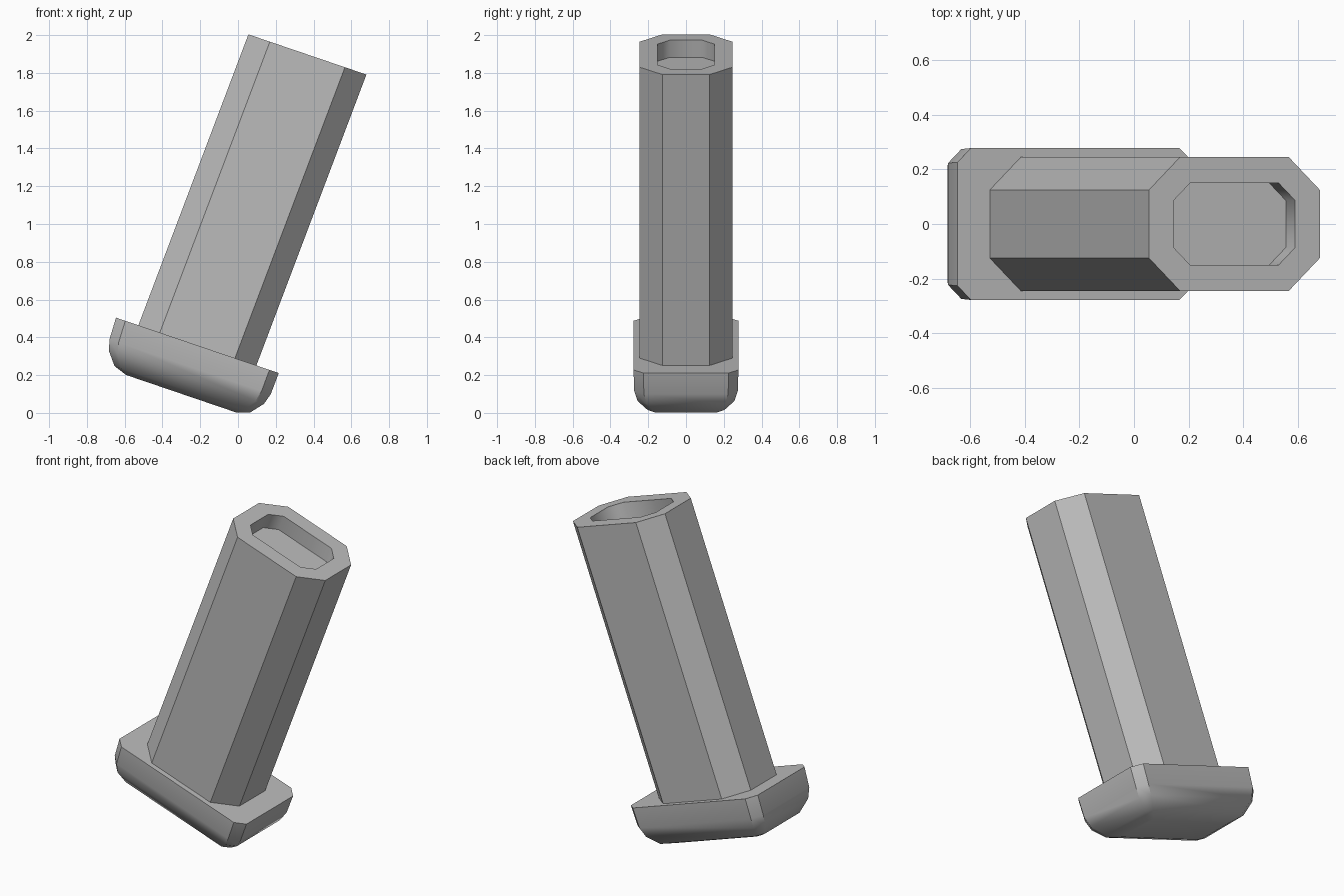
import bpy, bmesh, math

cube = bpy.data.objects.get("Cube")
if cube:
    bpy.data.objects.remove(cube, do_unlink=True)

TILT = math.radians(18.8)
ORIGIN = (-0.215, 0, 0.3575)   # centre of the foot's upper face
LEAN = 0.0335                  # extra slant of the shaft relative to its end faces

grey = bpy.data.materials.new("plain_grey")
grey.use_nodes = True
grey.diffuse_color = (0.5, 0.5, 0.5, 1)
grey.node_tree.nodes["Principled BSDF"].inputs["Base Color"].default_value = (0.5, 0.5, 0.5, 1)


def octagon(a, b, cut, z, lean=0.0):
    """Rectangle with cut corners at height z."""
    pts = [(a, b - cut), (a - cut, b), (cut - a, b), (-a, b - cut),
           (-a, cut - b), (cut - a, -b), (a - cut, -b), (a, cut - b)]
    return [(x + lean * z, y, z) for x, y in pts]


def loft(name, rings, smooth_bands):
    """Join successive rings with quads and close both ends."""
    bm = bmesh.new()
    loops = [[bm.verts.new(p) for p in ring] for ring in rings]
    for band, (low, high) in enumerate(zip(loops, loops[1:])):
        n = len(low)
        for i in range(n):
            j = (i + 1) % n
            face = bm.faces.new((low[i], low[j], high[j], high[i]))
            face.smooth = band in smooth_bands
    bm.faces.new(loops[0][::-1])
    bm.faces.new(loops[-1])
    bmesh.ops.recalc_face_normals(bm, faces=bm.faces[:])
    mesh = bpy.data.meshes.new(name)
    bm.to_mesh(mesh)
    bm.free()
    mesh.materials.append(grey)
    obj = bpy.data.objects.new(name, mesh)
    obj.location = ORIGIN
    obj.rotation_euler = (0, TILT, 0)
    bpy.context.collection.objects.link(obj)
    return obj


# Shaft with a shallow recess in its top end
TOP = 1.6455
loft("shaft", [
    octagon(0.33, 0.245, 0.12, -0.02, LEAN),
    octagon(0.33, 0.245, 0.12, TOP, LEAN),
    octagon(0.235, 0.15, 0.064, TOP, LEAN),
    octagon(0.235, 0.15, 0.064, TOP - 0.097, LEAN),
], smooth_bands={2})

# Foot with rounded underside: (height, inset) profile
profile = [(0, 0), (-0.12, 0.004), (-0.18, 0.022), (-0.245, 0.075), (-0.27, 0.148)]
foot = loft("foot", [
    octagon(0.455 - inset, 0.278 - inset, 0.052 - 0.2 * inset, z) for z, inset in profile
], smooth_bands=set())

bpy.ops.object.select_all(action='DESELECT')
foot.select_set(True)
bpy.context.view_layer.objects.active = foot
bpy.ops.object.shade_smooth_by_angle(angle=math.radians(38))
